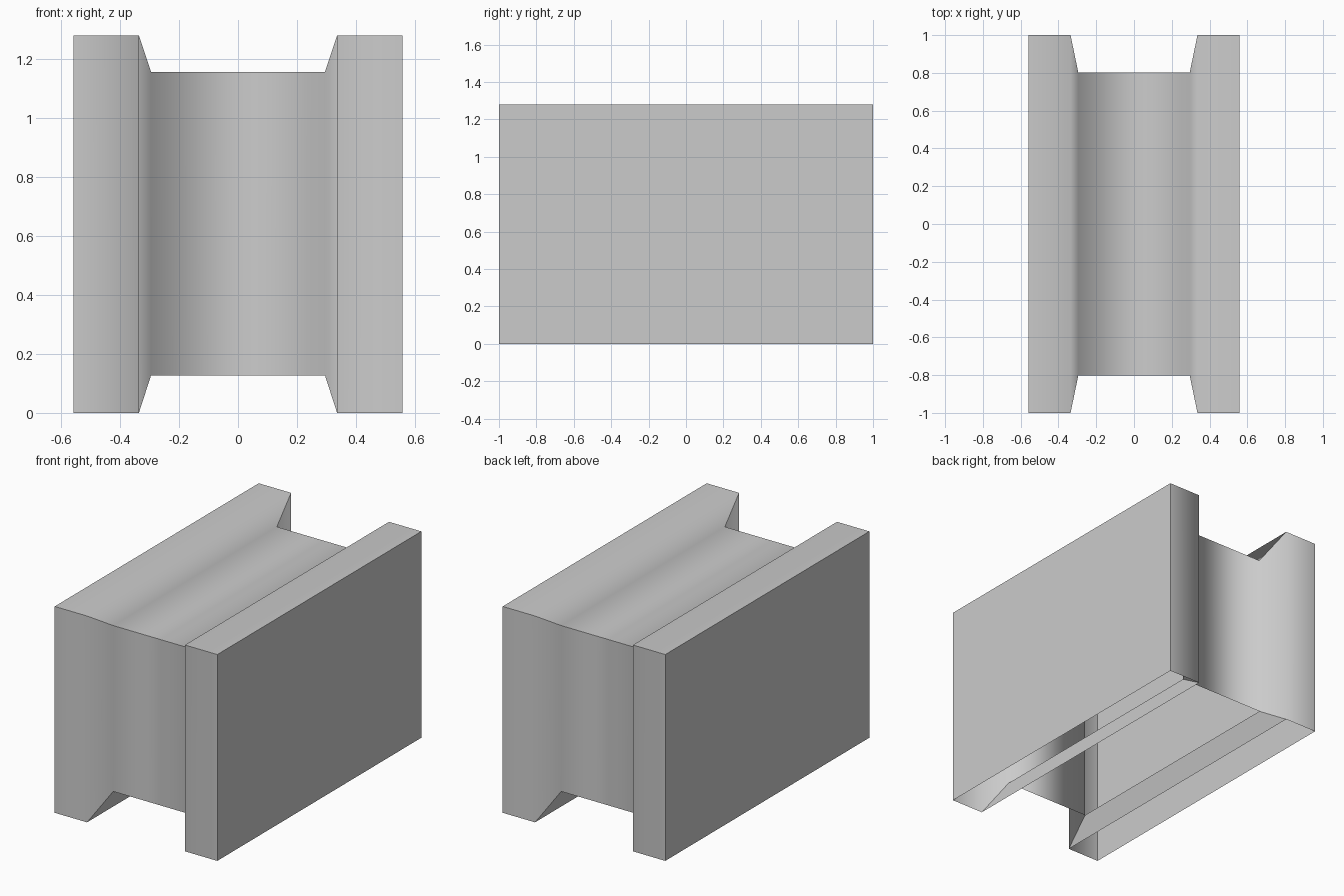
import bpy, bmesh

if "Cube" in bpy.data.objects:
    bpy.data.objects.remove(bpy.data.objects["Cube"])

# Grey material
grey = bpy.data.materials.new("light_grey")
grey.diffuse_color = (0.6, 0.6, 0.6, 1)
grey.use_nodes = True
grey.node_tree.nodes["Principled BSDF"].inputs["Base Color"].default_value = grey.diffuse_color

# Rectangular sections along x: (x, half depth, bottom, top)
FULL, WAIST = (1.0, 0.0, 1.28), (0.802, 0.127, 1.156)
SECTIONS = [(-0.558, *FULL), (-0.336, *FULL), (-0.295, *WAIST),
            (0.295, *WAIST), (0.336, *FULL), (0.558, *FULL)]

bm = bmesh.new()
rings = [[bm.verts.new((x, y, z)) for y, z in ((-d, lo), (d, lo), (d, hi), (-d, hi))]
         for x, d, lo, hi in SECTIONS]

# Skin between sections; the level undersides are open, only the slopes remain
for i, (a, b) in enumerate(zip(rings, rings[1:])):
    for k in range(4):
        if k == 0 and i % 2 == 0:
            continue
        n = (k + 1) % 4
        bm.faces.new((a[k], b[k], b[n], a[n]))
    # Corner edges running along x stay sharp
    for k in range(4):
        edge = bm.edges.get((a[k], b[k]))
        if edge:
            edge.smooth = False

# End panels
for ring in (rings[0], rings[-1]):
    panel = bm.faces.new(ring)
    for edge in panel.edges:
        edge.smooth = False

bmesh.ops.recalc_face_normals(bm, faces=bm.faces)
# Make sure the shell faces outwards
right_panel = max(bm.faces, key=lambda f: f.calc_center_median().x)
right_panel.normal_update()
if right_panel.normal.x < 0:
    bmesh.ops.reverse_faces(bm, faces=bm.faces)
for face in bm.faces:
    face.smooth = True

mesh = bpy.data.meshes.new("waisted_block")
bm.to_mesh(mesh)
bm.free()
mesh.materials.append(grey)
block = bpy.data.objects.new("waisted_block", mesh)
bpy.context.collection.objects.link(block)
